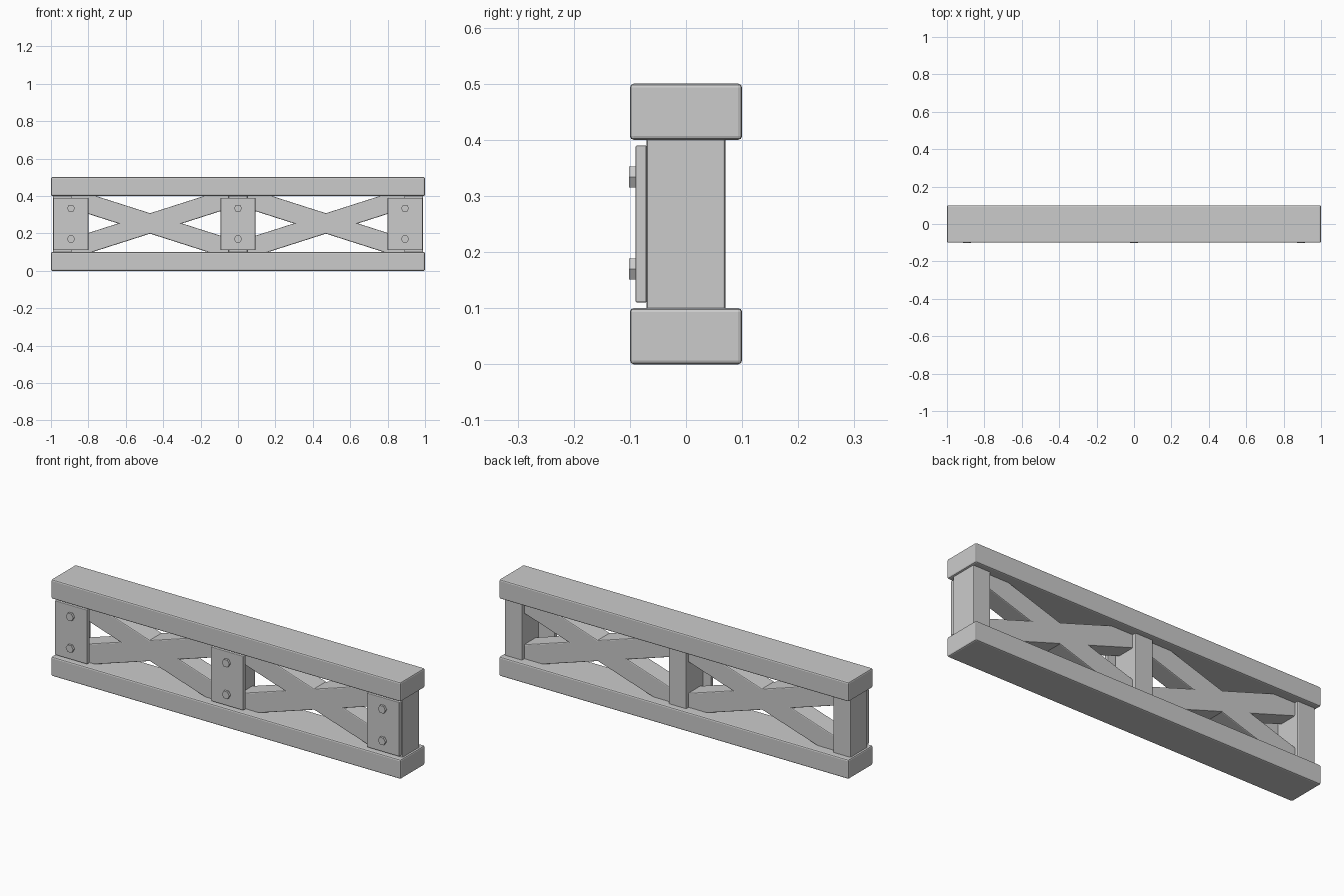
import bpy
import math

if "Cube" in bpy.data.objects:
    bpy.data.objects.remove(bpy.data.objects["Cube"])


def box(name, center, size, bevel=0.005, angle=0.0):
    """Bevelled box, optionally turned about the y axis."""
    bpy.ops.mesh.primitive_cube_add(size=1, location=center)
    ob = bpy.context.object
    ob.name = name
    ob.scale = size
    bpy.ops.object.transform_apply(location=False, rotation=False, scale=True)
    ob.rotation_euler[1] = angle
    mod = ob.modifiers.new("edge_bevel", 'BEVEL')
    mod.width = bevel
    mod.segments = 2
    return ob


# Long top and bottom beams
box("bottom_beam", (0, 0, 0.05), (2, 0.2, 0.1), 0.007)
box("top_beam", (0, 0, 0.45), (2, 0.2, 0.1), 0.007)

POST_X = 0.94
for label, post_x, plate_x in (("left", -POST_X, -0.893),
                               ("middle", 0, 0),
                               ("right", POST_X, 0.893)):
    # Upright post between the beams
    box(label + "_post", (post_x, 0, 0.25), (0.1, 0.14, 0.31), 0.004)
    # Front cover plate
    box(label + "_plate", (plate_x, -0.08, 0.25), (0.186, 0.02, 0.28), 0.003)
    # Hexagonal bolt heads
    for level, z in (("lower", 0.17), ("upper", 0.334)):
        bpy.ops.mesh.primitive_cylinder_add(
            vertices=6, radius=0.0215, depth=0.022,
            location=(plate_x, -0.091, z),
            rotation=(math.pi / 2, math.pi / 6, 0))
        bolt = bpy.context.object
        bolt.name = f"{label}_{level}_bolt"
        # Corners point sideways along x
        bolt.rotation_euler = (math.pi / 2, math.pi / 2, 0)

# Crossed diagonal braces in each bay
slope = math.atan2(0.3, POST_X)
for label, side in (("left", -1), ("right", 1)):
    for direction, sign in (("rising", -1), ("falling", 1)):
        box(f"{label}_{direction}_brace", (side * POST_X / 2, 0, 0.253),
            (0.97, 0.1, 0.104), 0.005, sign * slope)
